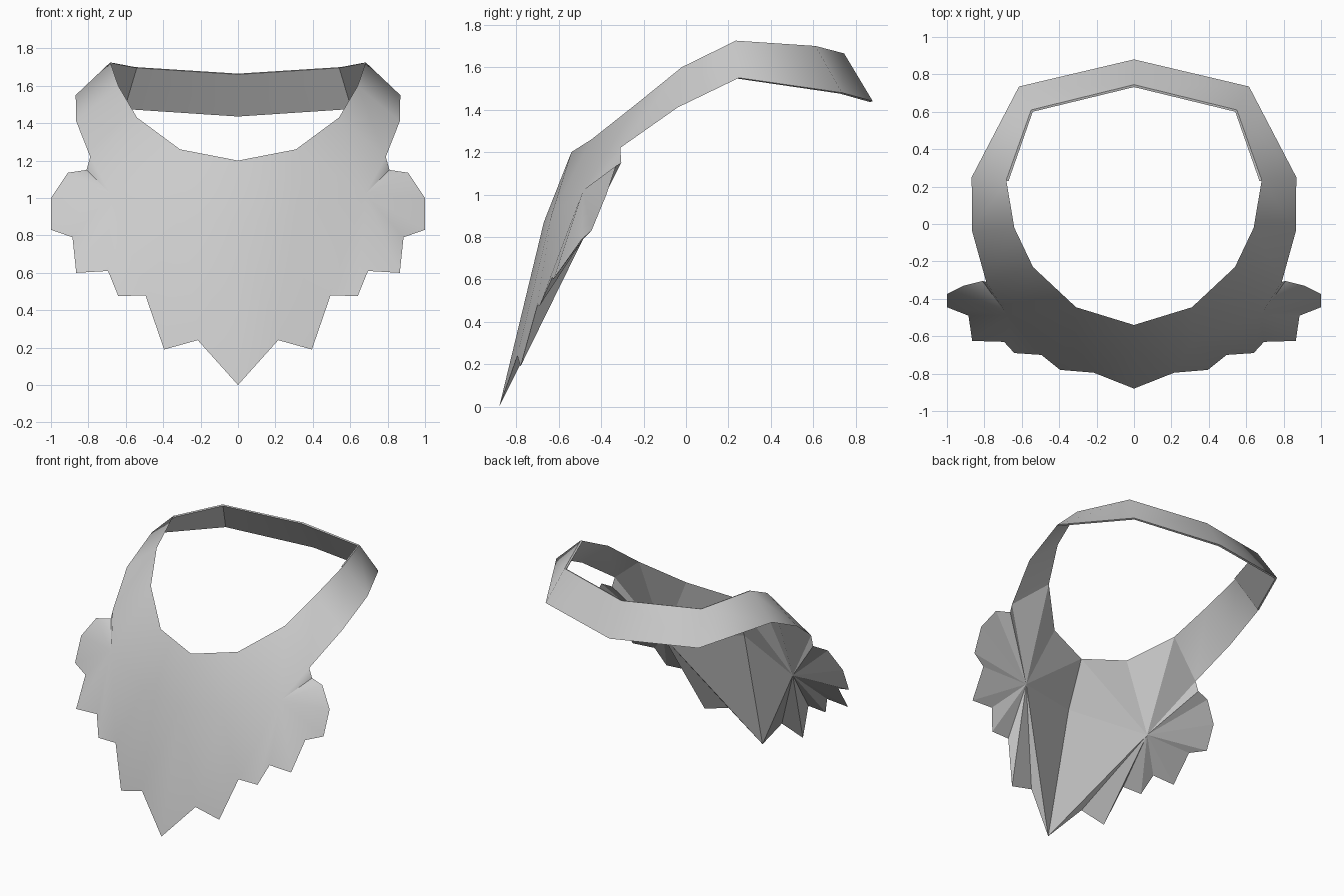
import bpy
import math

old = bpy.data.objects.get("Cube")
if old:
    bpy.data.objects.remove(old, do_unlink=True)

cloth = bpy.data.materials.new("light_grey_cloth")
cloth.use_nodes = True
GREY = (0.6, 0.6, 0.6, 1)
cloth.diffuse_color = GREY
cloth.node_tree.nodes["Principled BSDF"].inputs["Base Color"].default_value = GREY


def make_part(name, faces, smooth_angle=None):
    """Build one half from faces given as corner points, then mirror it."""
    index = {}
    polygons = [[index.setdefault(point, len(index)) for point in face] for face in faces]
    mesh = bpy.data.meshes.new(name)
    mesh.from_pydata(list(index), [], polygons)
    mesh.materials.append(cloth)
    if smooth_angle:
        mesh.polygons.foreach_set("use_smooth", [True] * len(mesh.polygons))
        mesh.set_sharp_from_angle(angle=math.radians(smooth_angle))
    part = bpy.data.objects.new(name, mesh)
    bpy.context.collection.objects.link(part)
    mirror = part.modifiers.new("Mirror", "MIRROR")
    mirror.use_clip = True
    mirror.merge_threshold = 0.001
    return part


def fan(hub, rim):
    return [(hub, a, b) for a, b in zip(rim, rim[1:])]


def strip(lower, upper):
    return [(a, b, d, c) for a, b, c, d in zip(lower, lower[1:], upper, upper[1:])]


# Neckline, from the centre to the shoulder
neckline = [(0, -.54, 1.2), (.31, -.445, 1.26), (.54, -.23, 1.43)]

# Jagged leaf edge, from the bottom tip up to the strap
leaf_edge = [
    (0, -.88, 0), (.215, -.795, .24), (.395, -.78, .19), (.495, -.7, .48),
    (.64, -.69, .475), (.695, -.63, .61), (.865, -.625, .6), (.885, -.49, .79),
    (1, -.445, .83), (1, -.375, 1), (.91, -.33, 1.135), (.81, -.305, 1.15),
    (.79, -.31, 1.22),
]
tip, notch_one, notch_two, strap_root = leaf_edge[0], leaf_edge[1], leaf_edge[3], leaf_edge[-1]

# Raised points on the front and the hollow point on the back
chest = (0, -.67, .87)
inner_bulge = (.31, -.635, .9)
outer_bulge = (.68, -.485, 1.02)
hollow = (.52, -.485, .79)

# Strap edges, from the shoulder round to the nape
strap_top = [neckline[-1], (.64, -.02, 1.6), (.683, .235, 1.725), (.55, .61, 1.7), (0, .745, 1.665)]
strap_bottom = [strap_root, (.865, -.04, 1.41), (.868, .25, 1.55), (.615, .735, 1.48), (0, .88, 1.44)]

# Front of the collar with the strap
front = [
    (neckline[0], chest, inner_bulge, neckline[1]),
    (neckline[1], inner_bulge, outer_bulge, neckline[2]),
    (chest, tip, notch_one, inner_bulge),
    (inner_bulge, notch_two, outer_bulge),
    (outer_bulge, strap_root, neckline[2]),
]
front += fan(inner_bulge, leaf_edge[1:4])
front += fan(outer_bulge, leaf_edge[3:])
front += strip(strap_bottom, strap_top)
make_part("collar_front", front, 60)

# Faceted back of the leaf
rim = leaf_edge + neckline[::-1] + [chest, tip]
make_part("collar_back", [face[::-1] for face in fan(hollow, rim)])


# Thin lining inside the back of the strap
def inward(point, gap=.013):
    x, y, z = point
    shrink = 1 - gap / math.hypot(x, y)
    return (x * shrink, y * shrink, z - gap / 3)


outer_top, outer_bottom = strap_top[2:], strap_bottom[2:]
inner_top = [inward(p) for p in outer_top]
inner_bottom = [inward(p) for p in outer_bottom]
lining = strip(inner_top, inner_bottom) + strip(outer_top, inner_top) + strip(inner_bottom, outer_bottom)
lining.append((outer_top[0], outer_bottom[0], inner_bottom[0], inner_top[0]))
make_part("strap_lining", lining, 40)
